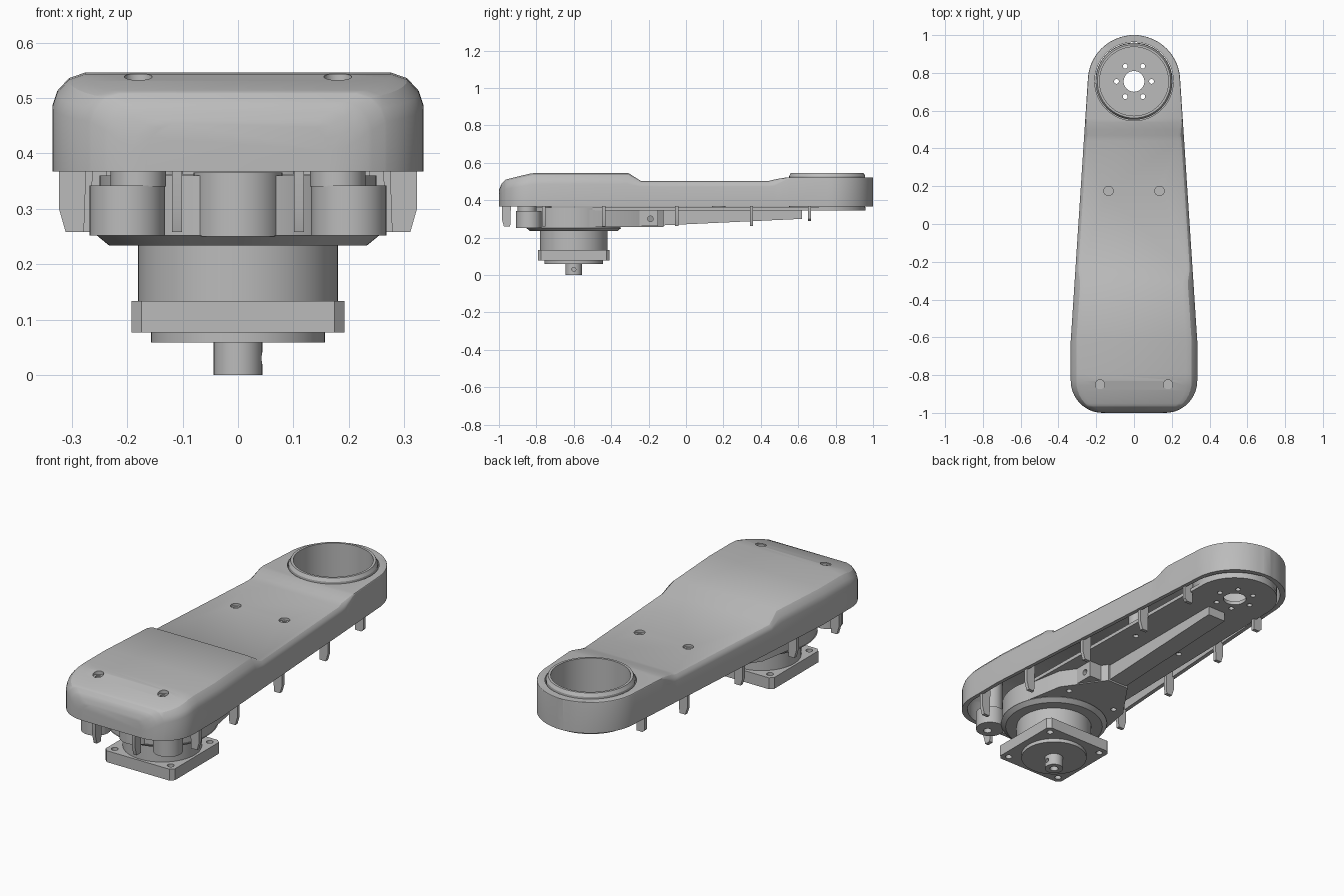
import bpy, bmesh, math
from math import sin, cos, pi, sqrt

cube = bpy.data.objects.get("Cube")
if cube:
    bpy.data.objects.remove(cube, do_unlink=True)

grey = bpy.data.materials.new("plain_grey")
grey.use_nodes = True
grey.diffuse_color = (0.5, 0.5, 0.5, 1)
grey.node_tree.nodes["Principled BSDF"].inputs["Base Color"].default_value = (0.5, 0.5, 0.5, 1)


def make(name, rings, closed=False):
    """Skin a list of equal point rings; cap the ends or join last to first."""
    bm = bmesh.new()
    rows = [[bm.verts.new(p) for p in ring] for ring in rings]
    n = len(rows[0])
    pairs = list(zip(rows, rows[1:])) + ([(rows[-1], rows[0])] if closed else [])
    for a, b in pairs:
        for i in range(n):
            j = (i + 1) % n
            bm.faces.new((a[i], a[j], b[j], b[i]))
    if not closed:
        bm.faces.new(rows[0])
        bm.faces.new(rows[-1])
    bmesh.ops.recalc_face_normals(bm, faces=bm.faces)
    mesh = bpy.data.meshes.new(name)
    bm.to_mesh(mesh)
    bm.free()
    mesh.materials.append(grey)
    ob = bpy.data.objects.new(name, mesh)
    bpy.context.collection.objects.link(ob)
    return ob


def lathe(name, profile, x=0, y=0, closed=False, n=48):
    return make(name, [[(x + r * cos(2 * pi * i / n), y + r * sin(2 * pi * i / n), z)
                        for i in range(n)] for r, z in profile], closed)


def rod(name, r, z0, z1, x=0, y=0, n=24):
    return lathe(name, [(r, z0), (r, z1)], x, y, n=n)


def prism_z(name, outline, z0, z1):
    return make(name, [[(x, y, z) for x, y in outline] for z in (z0, z1)])


def prism_x(name, outline, x0, x1):
    return make(name, [[(x, y, z) for y, z in outline] for x in (x0, x1)])


def cut(ob, *cutters):
    for c in cutters:
        c.hide_render = True
        mod = ob.modifiers.new("cut", "BOOLEAN")
        mod.operation = "DIFFERENCE"
        mod.solver = "EXACT"
        mod.object = c
        bpy.context.view_layer.objects.active = ob
        bpy.ops.object.modifier_apply(modifier=mod.name)
        bpy.data.objects.remove(c, do_unlink=True)


def interp(y, table):
    for (a, u), (b, v) in zip(table, table[1:]):
        if y <= b:
            return u + (v - u) * max(0, y - a) / (b - a)
    return table[-1][1]


RING_Y, HUB_Y = 0.755, -0.6
TOP = [(-1, 0.455), (-0.985, 0.49), (-0.965, 0.51), (-0.83, 0.543), (-0.79, 0.546),
       (-0.31, 0.546), (-0.24, 0.502), (0.44, 0.502), (0.47, 0.51), (0.54, 0.522), (1, 0.522)]
ROUND = [(-1, 0.05), (-0.83, 0.06), (-0.31, 0.06), (-0.24, 0.03), (0.44, 0.03), (0.47, 0.035), (0.56, 0.004)]


def half_width(y):
    if y < -0.83:
        return 0.165 + sqrt(max(0, 0.17 ** 2 - (y + 0.83) ** 2))
    if y > RING_Y:
        return max(0.02, sqrt(max(0, 0.245 ** 2 - (y - RING_Y) ** 2)))
    return interp(y, [(-0.62, 0.335), (RING_Y, 0.245)])


def shell(name, inset, z0):
    """Loft of the cover, one cross-section per station along y."""
    ys = [-0.83 - 0.17 * cos(pi / 2 * i / 10) for i in range(11)]
    ys += [RING_Y + 0.245 * sin(pi / 2 * i / 16) for i in range(17)]
    ys += [y for y, _ in TOP + ROUND] + [-0.62, 0.5]
    rings = []
    for y in sorted(set(round(v, 4) for v in ys)):
        w, t, b = half_width(y) - inset, interp(y, TOP) - inset, interp(y, ROUND)
        w = max(w, 0.01)
        b = min(b, w * 0.4)
        half = [(w, z0), (w, t - b), (w - 0.15 * b, t - 0.55 * b),
                (w - 0.5 * b, t - 0.17 * b), (w - b, t)]
        pts = half + [(-x, z) for x, z in reversed(half)]
        rings.append([(x, y * (1 - inset), z) for x, z in pts])
    return make(name, rings)


# Hollow cover with output bore and countersunk screw holes
SCREWS = [(s * x, y) for s in (-1, 1) for x, y in ((0.135, 0.175), (0.18, -0.85))]
cover = shell("cover", 0, 0.367)
cut(cover, shell("hollow", 0.02, 0.3), rod("bore", 0.208, 0.3, 0.7, 0, RING_Y, 64))
for x, y in SCREWS:
    t = interp(y, TOP)
    cut(cover, rod("sink", 0.025, t - 0.012, 0.7, x, y), rod("hole", 0.014, 0.3, 0.7, x, y))

# Output ring inside the bore
lathe("output_ring", [(0.203, 0.36), (0.203, 0.53), (0.194, 0.546), (0.182, 0.546), (0.182, 0.36)],
      0, RING_Y, True, 64)

# Inner arm plate with output bolt circle
arc = [(0.205 * cos(pi * i / 32), RING_Y + 0.205 * sin(pi * i / 32)) for i in range(33)]
plate = prism_z("arm_plate", arc + [(-0.23, -0.5), (0.23, -0.5)], 0.345, 0.363)
cut(plate, rod("center", 0.055, 0.3, 0.4, 0, RING_Y, 32))
for i in range(6):
    a = pi / 3 * i
    cut(plate, rod("bolt", 0.013, 0.3, 0.4, 0.093 * cos(a), RING_Y + 0.093 * sin(a), 16))
for s in (-1, 1):
    cut(plate, rod("bolt", 0.014, 0.3, 0.4, s * 0.135, 0.175, 16))

# Tapered rib under the arm and connector block
prism_x("arm_rib", [(-0.3, 0.257), (0.62, 0.3), (0.62, 0.35), (-0.3, 0.35)], -0.05, 0.05)
block = prism_x("connector_block", [(-0.27, 0.262), (-0.15, 0.262), (-0.15, 0.347), (-0.27, 0.347)],
                0.04, 0.15)
cut(block, prism_x("pin_hole", [(-0.19 + 0.015 * cos(pi * i / 8), 0.3 + 0.015 * sin(pi * i / 8))
                                for i in range(16)], 0.1, 0.2))

# Motor housing: round hub, web towards the arm, screw lobes
rod("motor_hub", 0.25, 0.25, 0.36, 0, HUB_Y, 64)
web = prism_z("hub_web", [(0.25, -0.6), (0.2, -0.32), (0.06, -0.12), (-0.06, -0.12),
                          (-0.2, -0.32), (-0.25, -0.6)], 0.257, 0.347)
for s in (-1, 1):
    cut(web, rod("bolt", 0.014, 0.2, 0.3, s * 0.14, -0.32, 16))
    lobe = rod("screw_lobe", 0.068, 0.252, 0.342, s * 0.2, -0.84, 32)
    cut(lobe, rod("bolt", 0.02, 0.2, 0.29, s * 0.2, -0.86, 16))
    rod("screw_post", 0.05, 0.34, 0.52, s * 0.18, -0.85)
    rod("arm_post", 0.035, 0.36, 0.485, s * 0.135, 0.175)
rod("front_lobe", 0.08, 0.25, 0.365, 0, HUB_Y - 0.2, 32)

# Motor: collar, body, square flange, face disc
lathe("motor_collar", [(0.233, 0.234), (0.255, 0.252)], 0, HUB_Y, n=64)
rod("motor_body", 0.18, 0.13, 0.24, 0, HUB_Y, 64)
o, c = 0.192, 0.174
corners = [(o, c), (c, o), (-c, o), (-o, c), (-o, -c), (-c, -o), (c, -o), (o, -c)]
flange = prism_z("motor_flange", [(x, y + HUB_Y) for x, y in corners], 0.077, 0.134)
for sx in (-1, 1):
    for sy in (-1, 1):
        cut(flange, rod("bolt", 0.016, 0, 0.2, sx * 0.155, HUB_Y + sy * 0.155, 16))
rod("motor_face", 0.157, 0.059, 0.08, 0, HUB_Y, 64)

# Hollow shaft with set screw holes
shaft = rod("output_shaft", 0.044, 0, 0.062, 0, HUB_Y, 32)
cut(shaft, rod("shaft_bore", 0.02, -0.1, 0.045, 0, HUB_Y))
hole = [(HUB_Y + 0.011 * cos(pi * i / 8), 0.03 + 0.011 * sin(pi * i / 8)) for i in range(16)]
cut(shaft, prism_x("set_screw", hole, 0, 0.2))

# Snap tabs around the lower edge of the cover
for s in (-1, 1):
    for y, z in ((-0.76, 0.258), (-0.44, 0.258), (-0.05, 0.262), (0.35, 0.262), (0.66, 0.288)):
        w = half_width(y) - 0.012
        prof = [(w, 0.4), (w, 0.3), (w - 0.012, z), (w - 0.045, z), (w - 0.05, 0.4)]
        make("side_tab", [[(s * x, yy, zz) for x, zz in prof] for yy in (y - 0.009, y + 0.009)])
    prism_x("front_tab", [(-0.985, 0.4), (-0.985, 0.3), (-0.973, 0.258), (-0.94, 0.258), (-0.935, 0.4)],
            s * 0.11 - 0.009, s * 0.11 + 0.009)

# Smooth round surfaces, keep edges sharp
for ob in bpy.context.view_layer.objects:
    ob.select_set(ob.type == "MESH" and grey.name in ob.data.materials)
bpy.context.view_layer.objects.active = cover
bpy.ops.object.shade_smooth_by_angle(angle=math.radians(25))
